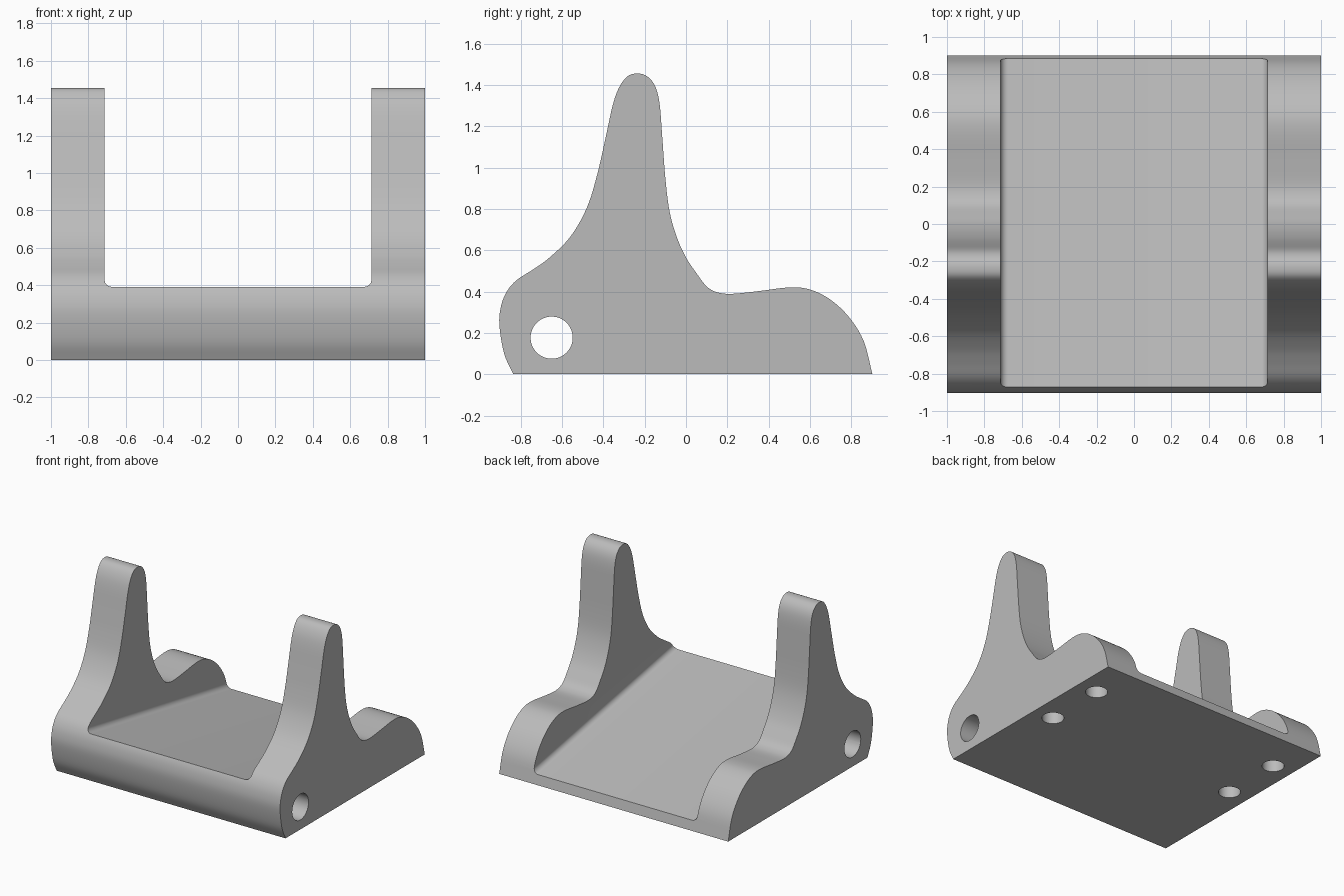
import bpy, bmesh, math
from mathutils import Vector, Matrix

if "Cube" in bpy.data.objects:
    bpy.data.objects.remove(bpy.data.objects["Cube"], do_unlink=True)

# Single plain grey
grey = bpy.data.materials.new("plain grey")
grey.use_nodes = True
colour = (0.5, 0.5, 0.5, 1)
grey.diffuse_color = colour
grey.node_tree.nodes["Principled BSDF"].inputs["Base Color"].default_value = colour


def smooth_curve(pts, steps=5):
    """Pass a smooth open curve through the given points."""
    pts = [Vector(p) for p in pts]
    ext = [2 * pts[0] - pts[1]] + pts + [2 * pts[-1] - pts[-2]]
    out = []
    for a, b, c, d in zip(ext, ext[1:], ext[2:], ext[3:]):
        for i in range(steps):
            t = i / steps
            out.append(0.5 * (2 * b + (c - a) * t + (2 * a - 5 * b + 4 * c - d) * t * t
                              + (3 * b - a - 3 * c + d) * t ** 3))
    return out + [pts[-1]]


def prism(name, ring, direction):
    """Extrude a closed ring of points into a solid."""
    bm = bmesh.new()
    face = bm.faces.new([bm.verts.new(p) for p in ring])
    grown = bmesh.ops.extrude_face_region(bm, geom=[face])["geom"]
    bmesh.ops.translate(bm, vec=direction,
                        verts=[v for v in grown if isinstance(v, bmesh.types.BMVert)])
    bmesh.ops.recalc_face_normals(bm, faces=bm.faces)
    mesh = bpy.data.meshes.new(name)
    bm.to_mesh(mesh)
    bm.free()
    mesh.materials.append(grey)
    obj = bpy.data.objects.new(name, mesh)
    bpy.context.collection.objects.link(obj)
    return obj


def circle(centre, radius, u, v, n=48):
    return [Vector(centre) + radius * (Vector(u) * math.cos(a) + Vector(v) * math.sin(a))
            for a in (2 * math.pi * i / n for i in range(n))]


# Bracket body: side outline (y, z) extruded across the width
outline = [(-.835, 0), (-.88, .1), (-.903, .24), (-.895, .33), (-.867, .4), (-.82, .455),
           (-.74, .507), (-.66, .565), (-.56, .665), (-.48, .805), (-.43, .965),
           (-.39, 1.14), (-.355, 1.3), (-.325, 1.385), (-.285, 1.44), (-.24, 1.455),
           (-.19, 1.443), (-.15, 1.395), (-.128, 1.31), (-.115, 1.15), (-.1, .95),
           (-.08, .79), (-.045, .665), (0, .565), (.05, .49), (.1, .425), (.15, .397),
           (.22, .389), (.35, .402), (.5, .42), (.6, .41), (.7, .36), (.79, .275),
           (.86, .16), (.902, 0)]
body = prism("bracket_body", [(-1, p.x, p.y) for p in smooth_curve(outline)], (2, 0, 0))

# Sloping pocket between the two side walls, with rounded lower corners
half, r, slope, floor = .713, .04, .18, .234
ring = [(half, -1.2, 2), (-half, -1.2, 2)]
for side, start in ((-1, math.pi), (1, 1.5 * math.pi)):
    for i in range(9):
        a = start + i * math.pi / 16
        ring.append((side * (half - r) + r * math.cos(a), -1.2, floor + r + r * math.sin(a)))
pocket = prism("pocket_cutter", ring, (0, 2.4, 0))
shear = Matrix.Identity(4)
shear[2][1] = -slope
pocket.data.transform(shear)

# Pivot bore through the full width, and blind screw holes underneath
cutters = [pocket, prism("pivot_cutter",
                         circle((-1.2, -.65, .177), .102, (0, 1, 0), (0, 0, 1)), (2.4, 0, 0))]
for x in (-.83, .83):
    for y in (.08, .57):
        cutters.append(prism("screw_cutter",
                             circle((x, y, -.1), .08, (1, 0, 0), (0, 1, 0)), (0, 0, .37)))

bpy.ops.object.select_all(action='DESELECT')
body.select_set(True)
bpy.context.view_layer.objects.active = body
for cutter in cutters:
    cutter.hide_render = True
    mod = body.modifiers.new("cut", 'BOOLEAN')
    mod.operation = 'DIFFERENCE'
    mod.solver = 'EXACT'
    mod.object = cutter
    bpy.ops.object.modifier_apply(modifier=mod.name)
    bpy.data.objects.remove(cutter, do_unlink=True)

bpy.ops.object.shade_smooth_by_angle(angle=math.radians(30))
